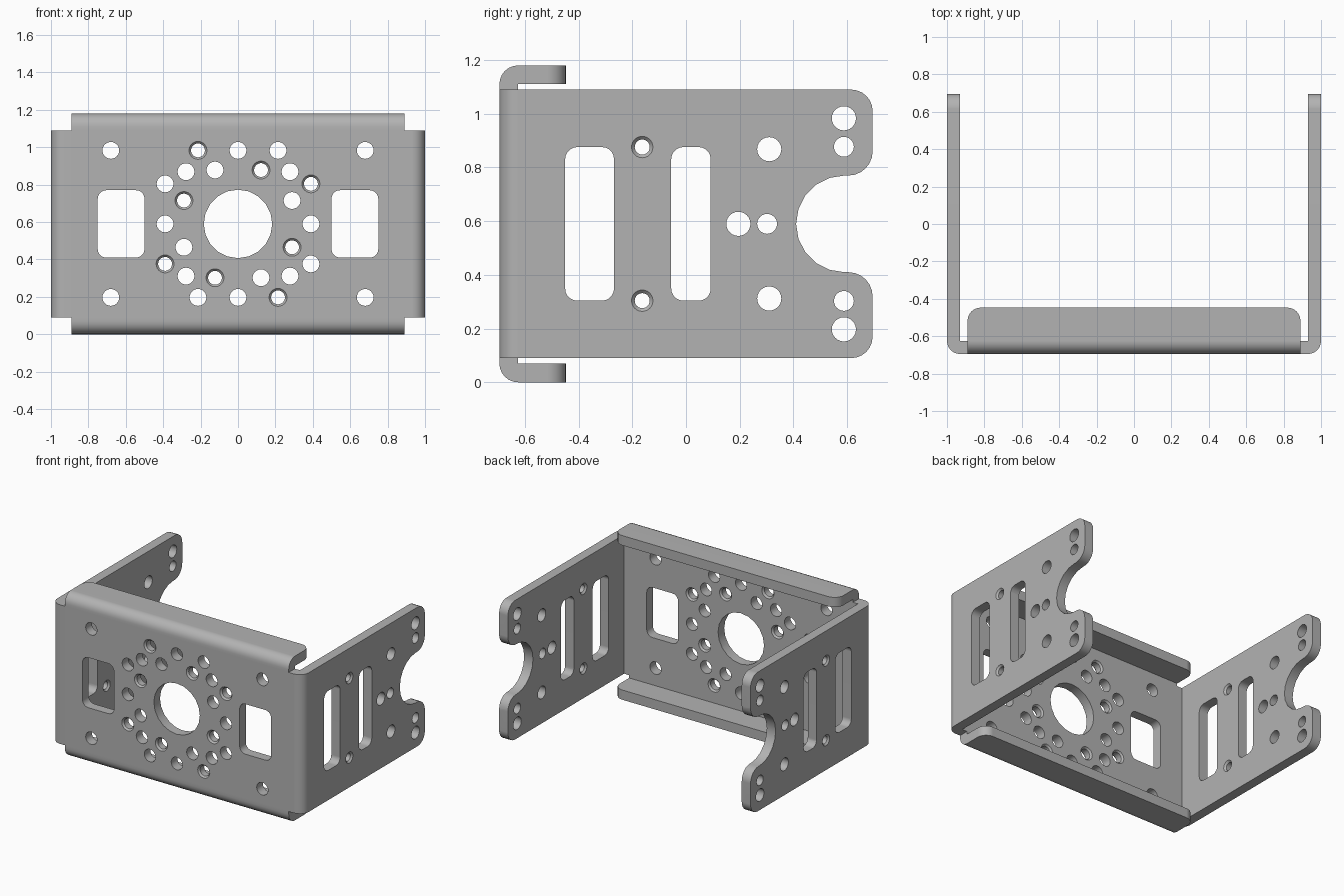
import bpy, bmesh, math
from mathutils import Vector

cube = bpy.data.objects.get("Cube")
if cube:
    bpy.data.objects.remove(cube, do_unlink=True)

T = 0.07                  # sheet thickness
Y0, Y1 = -0.695, 0.695    # front face and wall tips
ZC = 0.59                 # mid height

steel = bpy.data.materials.new("plain grey metal")
steel.use_nodes = True
GREY = (0.45, 0.45, 0.45, 1)
steel.diffuse_color = GREY
steel.node_tree.nodes["Principled BSDF"].inputs["Base Color"].default_value = GREY

# How a flat point (a, b) at depth t maps to space for each extrusion axis
PLACE = {
    "x": lambda a, b, t: (t, a, b),
    "y": lambda a, b, t: (a, t, b),
    "z": lambda a, b, t: (a, b, t),
}


def arc(cx, cy, r, start, end, n):
    return [(cx + r * math.cos(math.radians(start + (end - start) * i / n)),
             cy + r * math.sin(math.radians(start + (end - start) * i / n)))
            for i in range(n + 1)]


def circle(cx, cy, r, n=24):
    return arc(cx, cy, r, 0, 360, n)[:-1]


def rounded_rect(a0, a1, b0, b1, r):
    return (arc(a1 - r, b1 - r, r, 0, 90, 5) + arc(a0 + r, b1 - r, r, 90, 180, 5)
            + arc(a0 + r, b0 + r, r, 180, 270, 5) + arc(a1 - r, b0 + r, r, 270, 360, 5))


def loft(bm, axis, sections):
    """Closed solid through (depth, outline) sections."""
    rings = [[bm.verts.new(Vector(PLACE[axis](a, b, t))) for a, b in pts]
             for t, pts in sections]
    faces = [bm.faces.new(rings[0]), bm.faces.new(rings[-1])]
    for lo, hi in zip(rings, rings[1:]):
        for i in range(len(lo)):
            j = (i + 1) % len(lo)
            faces.append(bm.faces.new((lo[i], lo[j], hi[j], hi[i])))
    bmesh.ops.recalc_face_normals(bm, faces=faces)


def prism(bm, axis, pts, t0, t1):
    loft(bm, axis, [(t0, pts), (t1, pts)])


def make_object(name, bm):
    mesh = bpy.data.meshes.new(name)
    bm.to_mesh(mesh)
    bm.free()
    mesh.materials.append(steel)
    obj = bpy.data.objects.new(name, mesh)
    bpy.context.collection.objects.link(obj)
    return obj


def solid(name, axis, pts, t0, t1):
    bm = bmesh.new()
    prism(bm, axis, pts, t0, t1)
    return make_object(name, bm)


def activate(obj):
    bpy.ops.object.select_all(action="DESELECT")
    obj.select_set(True)
    bpy.context.view_layer.objects.active = obj


def combine(target, other, operation):
    mod = target.modifiers.new("combine", "BOOLEAN")
    mod.operation, mod.solver, mod.object = operation, "EXACT", other
    activate(target)
    bpy.ops.object.modifier_apply(modifier=mod.name)
    bpy.data.objects.remove(other, do_unlink=True)


# U-shaped sheet: front plate and both side walls, with rounded outer bends
u_profile = (arc(-1 + T, Y0 + T, T, 180, 270, 6) + arc(1 - T, Y0 + T, T, 270, 360, 6)
             + [(1, Y1), (1 - T, Y1), (1 - T, Y0 + T),
                (-1 + T, Y0 + T), (-1 + T, Y1), (-1, Y1)])
bracket = solid("bent_bracket", "z", u_profile, 0.0, 1.2)

# Side wall outline: rounded tips and a round notch at the end
wall_outline = ([(-0.8, 0.09)] + arc(Y1 - 0.08, 0.17, 0.08, -90, 0, 6)
                + arc(Y1 - 0.09, 0.32, 0.09, 0, 90, 6)
                + arc(0.59, ZC, 0.18, 270, 90, 10)
                + arc(Y1 - 0.09, 0.86, 0.09, -90, 0, 6)
                + arc(Y1 - 0.08, 1.01, 0.08, 0, 90, 6) + [(-0.8, 1.09)])
combine(bracket, solid("wall_cutter", "x", wall_outline, -1.2, 1.2), "INTERSECT")

# C-shaped sheet: top and bottom flanges with rounded back corners
Y2, H = -0.447, 1.18
c_profile = (arc(Y0 + T, T, T, 180, 270, 6)
             + [(Y2, 0), (Y2, T), (Y0 + T, T), (Y0 + T, H - T), (Y2, H - T), (Y2, H)]
             + arc(Y0 + T, H - T, T, 90, 180, 6))
flanges = solid("flanges", "x", c_profile, -1, 1)
flange_outline = ([(-0.89, -0.8), (0.89, -0.8)] + arc(0.82, Y2 - 0.07, 0.07, 0, 90, 6)
                  + arc(-0.82, Y2 - 0.07, 0.07, 90, 180, 6))
combine(flanges, solid("flange_cutter", "z", flange_outline, -0.2, 1.4), "INTERSECT")
combine(bracket, flanges, "UNION")

# Front plate openings
cut = bmesh.new()
F0, F1 = Y0 - 0.05, Y0 + T + 0.05
prism(cut, "y", circle(0, ZC, 0.183, 20), F0, F1)
for a in (-0.75, 0.5):
    prism(cut, "y", rounded_rect(a, a + 0.25, ZC - 0.18, ZC + 0.18, 0.045), F0, F1)

# Holes as (x, height from the middle); those whose mirror signs match are tapped
plain = [(0.68, 0.393), (0, 0.393), (0.39, 0)]
tapped = [((0.214, 0.393), (-1, 1)), ((0.123, 0.288), (1, 1)),
          ((0.39, 0.214), (1, 1)), ((0.289, 0.125), (-1, 1))]
holes = {(sx * x, sz * z) for x, z in plain + [(0.278, 0.279)]
         for sx in (1, -1) for sz in (1, -1)}
for x, z in holes:
    prism(cut, "y", circle(x, ZC + z, 0.045), F0, F1)
for (x, z), (tx, tz) in tapped:
    for sx in (1, -1):
        for sz in (1, -1):
            c = (sx * x, ZC + sz * z)
            if sx * sz == tx * tz:
                loft(cut, "y", [(t, circle(*c, r)) for t, r in (
                    (F0, 0.048), (Y0, 0.048), (Y0 + 0.012, 0.037),
                    (Y0 + T - 0.012, 0.037), (Y0 + T, 0.048), (F1, 0.048))])
            else:
                prism(cut, "y", circle(*c, 0.045), F0, F1)

# Side wall openings, cut through both walls
for a, b in ((-0.45, -0.268), (-0.055, 0.092)):
    prism(cut, "x", rounded_rect(a, b, ZC - 0.286, ZC + 0.286, 0.045), -1.1, 1.1)
for y, r in ((0.195, 0.045), (0.302, 0.037)):
    prism(cut, "x", circle(y, ZC, r), -1.1, 1.1)
for s in (1, -1):
    for y, z, r in ((0.31, 0.278, 0.045), (0.588, 0.393, 0.045), (0.588, 0.287, 0.037)):
        prism(cut, "x", circle(y, ZC + s * z, r), -1.1, 1.1)
    c = (-0.163, ZC + s * 0.286)
    half = [(1.1, 0.04), (1.0, 0.04), (0.988, 0.028), (1.012 - T, 0.028), (1 - T, 0.04)]
    both = [(-t, r) for t, r in half] + [(t, r) for t, r in reversed(half)]
    loft(cut, "x", [(t, circle(*c, r)) for t, r in both])
combine(bracket, make_object("hole_cutter", cut), "DIFFERENCE")

# Smooth bends and holes, crisp sheet edges
activate(bracket)
bpy.ops.object.shade_smooth_by_angle(angle=math.radians(30))
weighted = bracket.modifiers.new("flat_faces", "WEIGHTED_NORMAL")
weighted.keep_sharp = True
